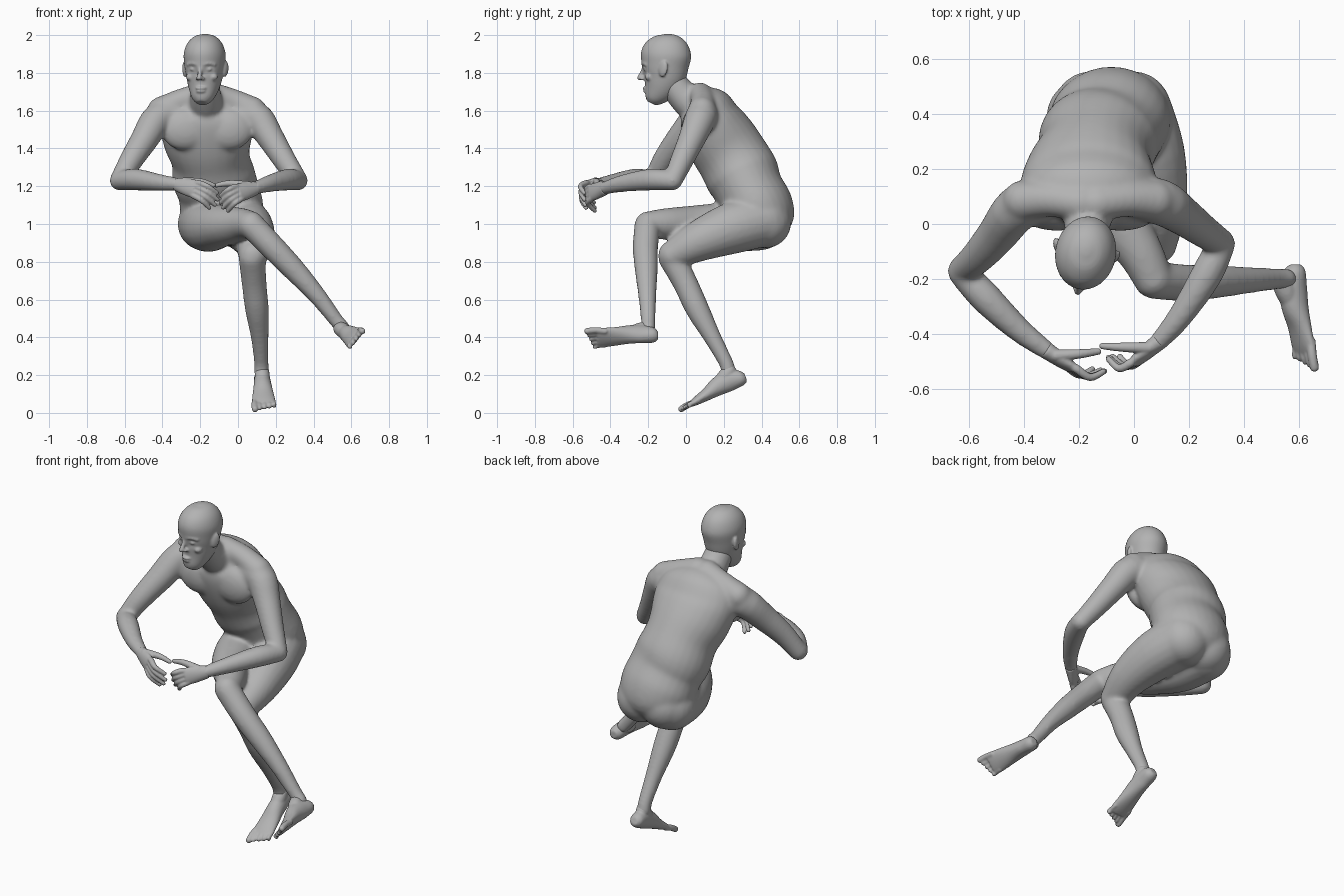
import bpy
import bmesh
from math import cos, sin, pi, radians
from mathutils import Vector, Matrix

cube = bpy.data.objects.get("Cube")
if cube:
    bpy.data.objects.remove(cube, do_unlink=True)

skin = bpy.data.materials.new("grey clay")
skin.use_nodes = True
GREY = (0.45, 0.45, 0.45, 1)
skin.diffuse_color = GREY
skin.node_tree.nodes["Principled BSDF"].inputs["Base Color"].default_value = GREY


def spline(rows, steps=4):
    """Catmull-Rom through rows of numbers."""
    rows = [Vector(r) for r in rows]
    out = []
    for i in range(len(rows) - 1):
        p, q = rows[i], rows[i + 1]
        before, after = rows[max(i - 1, 0)], rows[min(i + 2, len(rows) - 1)]
        for k in range(steps):
            t = k / steps
            m, n = (q - before) / 2, (after - p) / 2
            out.append(p * (2*t**3 - 3*t*t + 1) + m * (t**3 - 2*t*t + t)
                       + q * (3*t*t - 2*t**3) + n * (t**3 - t*t))
    return out + [rows[-1]]


def loft(bm, rows, side, segments=28):
    """Elliptical sections (x, y, z, half width, half depth) along a path."""
    rows = spline(rows)
    centres = [Vector(r[:3]) for r in rows]
    rings = []
    for i, c in enumerate(centres):
        t = (centres[min(i + 1, len(rows) - 1)] - centres[max(i - 1, 0)]).normalized()
        s = (side - t * side.dot(t)).normalized()
        d = t.cross(s)
        a, b = rows[i][3], rows[i][4]
        rings.append([bm.verts.new(c + s * a * cos(2*pi*k/segments) + d * b * sin(2*pi*k/segments))
                      for k in range(segments)])
    for lower, upper in zip(rings, rings[1:]):
        for k in range(segments):
            n = (k + 1) % segments
            bm.faces.new((lower[k], lower[n], upper[n], upper[k]))
    bm.faces.new(rings[0][::-1])
    bm.faces.new(rings[-1])


def blob(bm, centre, size, turn=Matrix()):
    m = Matrix.Translation(centre) @ turn @ Matrix.Diagonal((*size, 1))
    bmesh.ops.create_uvsphere(bm, u_segments=24, v_segments=16, radius=1, matrix=m)


def limb(bm, rows):
    """Round tube (x, y, z, radius) with ball ends."""
    side = (Vector(rows[-1][:3]) - Vector(rows[0][:3])).orthogonal()
    loft(bm, [(*r, r[3]) for r in rows], side, 20)
    for r in (rows[0], rows[-1]):
        blob(bm, r[:3], (r[3],) * 3)


def finish(bm, name, voxel, smoothing, matrix=Matrix()):
    """Fuse the overlapping volumes into one smooth skin."""
    bm.transform(matrix)
    bmesh.ops.recalc_face_normals(bm, faces=bm.faces)
    mesh = bpy.data.meshes.new(name)
    bm.to_mesh(mesh)
    bm.free()
    mesh.materials.append(skin)
    ob = bpy.data.objects.new(name, mesh)
    bpy.context.collection.objects.link(ob)
    fuse = ob.modifiers.new("fuse", 'REMESH')
    fuse.mode = 'VOXEL'
    fuse.voxel_size = voxel
    fuse.use_smooth_shade = True
    soft = ob.modifiers.new("soften", 'SMOOTH')
    soft.factor = 0.5
    soft.iterations = smoothing


X = Vector((1, 0, 0))
MID = -0.165  # the chest's centre line

# Torso, leaning forward from the hips, with a pinch above the waist fold
body = bmesh.new()
loft(body, [(MID, .07, 1.68, .12, .075), (MID, .105, 1.625, .22, .135), (MID, .135, 1.54, .25, .168),
            (-.16, .19, 1.44, .235, .188), (-.145, .25, 1.345, .208, .192), (-.13, .30, 1.255, .22, .197),
            (-.105, .335, 1.18, .215, .182), (-.085, .385, 1.08, .22, .187), (-.08, .42, 1.0, .19, .16),
            (-.08, .43, .93, .1, .08)], X)
# Neck
limb(body, [(-.175, -.075, 1.75, .076), (-.17, .0, 1.66, .085), (MID, .08, 1.6, .1)])
for s in (-1, 1):
    # Trapezius, chest muscle and buttock
    limb(body, [(MID + s * .03, .075, 1.685, .065), (MID + s * .14, .09, 1.65, .065), (MID + s * .24, .085, 1.6, .075)])
    blob(body, (MID + s * .115, .035, 1.5), (.13, .06, .11))
    blob(body, (-.08 + s * .075, .42, 1.01), (.14, .138, .138))

# Arms, bent so that the hands meet in front
limb(body, [(-.31, .10, 1.58, .08), (-.42, .06, 1.56, .085), (-.50, -.04, 1.44, .073),
            (-.57, -.12, 1.33, .062), (-.628, -.17, 1.23, .052)])
limb(body, [(-.628, -.175, 1.23, .052), (-.54, -.27, 1.235, .058), (-.42, -.385, 1.22, .046), (-.32, -.46, 1.21, .035)])
limb(body, [(-.02, .10, 1.58, .08), (.095, .08, 1.565, .085), (.17, .035, 1.46, .073),
            (.245, -.02, 1.34, .062), (.318, -.07, 1.23, .052)])
limb(body, [(.318, -.075, 1.23, .052), (.265, -.185, 1.235, .058), (.17, -.335, 1.215, .046), (.09, -.43, 1.19, .035)])

# Standing left leg
limb(body, [(.0, .41, 1.02, .14), (.05, .25, .98, .138), (.085, .07, .91, .11), (.08, -.07, .835, .078)])
limb(body, [(.075, -.075, .82, .072), (.085, -.005, .69, .066), (.1, .06, .55, .063),
            (.115, .14, .4, .047), (.123, .21, .27, .039), (.123, .225, .22, .04)])
# Right leg, crossed over the left
limb(body, [(-.18, .39, 1.0, .14), (-.15, .22, .985, .133), (-.08, .05, .99, .11), (.02, -.1, 1.0, .085), (.07, -.2, .995, .072)])
limb(body, [(.08, -.205, .985, .07), (.19, -.215, .87, .067), (.3, -.21, .755, .061),
            (.42, -.205, .62, .048), (.52, -.2, .49, .039), (.555, -.2, .45, .039)])
finish(body, "body", .01, 14)

# Head: skull and jaw
head = bmesh.new()
loft(head, [(0, -.073, -.18, .028, .028), (0, -.06, -.155, .055, .054), (0, -.028, -.1, .08, .09),
            (0, -.006, -.04, .096, .114), (0, .0, .02, .106, .126), (0, .005, .08, .11, .134),
            (0, .01, .135, .092, .112), (0, .012, .172, .057, .068), (0, .012, .186, .012, .015)], X, 48)
# Eye sockets
for v in head.verts:
    for s in (-1, 1):
        gap = (v.co - Vector((s * .043, -.108, .0))).length
        if gap < .036:
            v.co.y += .014 * (1 - gap / .036)
# Nose and lips
limb(head, [(0, -.114, .014, .009), (0, -.126, -.02, .011), (0, -.138, -.046, .014)])
blob(head, (0, -.107, -.101), (.029, .015, .008))
blob(head, (0, -.104, -.117), (.026, .015, .009))
for s in (-1, 1):
    # Nostril, brow, eye, cheekbone and ear
    blob(head, (s * .014, -.122, -.05), (.011, .014, .009))
    limb(head, [(s * .018, -.116, .026, .009), (s * .045, -.108, .031, .009), (s * .072, -.088, .024, .009)])
    blob(head, (s * .042, -.096, -.001), (.018, .014, .01))
    blob(head, (s * .062, -.073, -.042), (.024, .023, .02))
    tilt = Matrix.Rotation(s * radians(-20), 4, 'Z') @ Matrix.Rotation(radians(-12), 4, 'X')
    blob(head, (s * .11, .012, .0), (.012, .026, .043), tilt)
finish(head, "head", .006, 4, Matrix.Translation((-.177, -.11, 1.82)) @ Matrix.Rotation(radians(-11.5), 4, 'Z'))


def hand(name, wrist, knuckles, tips, across, thumb):
    """Flat palm, four curled fingers spread along 'across', and a thumb."""
    bm = bmesh.new()
    wrist, knuckles, tips, thumb = map(Vector, (wrist, knuckles, tips, thumb))
    across = Vector(across).normalized()
    middle = wrist.lerp(knuckles, .6)
    loft(bm, [(*wrist, .036, .032), (*middle, .047, .026), (*knuckles, .048, .019)], across)
    for i in range(4):
        spread = across * (i - 1.5)
        reach = .85 if i in (0, 3) else 1
        root = knuckles + spread * .024
        tip = root.lerp(tips + spread * .031, reach)
        bend = root.lerp(tip, .5) + Vector((0, -.026, .008))
        limb(bm, [(*middle.lerp(root, .7), .015), (*root, .016), (*bend, .014), (*tip, .011)])
    base = wrist.lerp(knuckles, .3) + across * .025
    limb(bm, [(*base, .022), (*(base.lerp(thumb, .55) + across * .012), .017), (*thumb, .012)])
    finish(bm, name, .005, 2)


hand("right_hand", (-.325, -.457, 1.21), (-.225, -.525, 1.185), (-.115, -.535, 1.115), (.45, -.1, .88), (-.13, -.465, 1.205))
hand("left_hand", (.095, -.425, 1.19), (.0, -.505, 1.165), (-.085, -.485, 1.1), (-.45, -.1, .88), (-.115, -.445, 1.205))


def foot(name, heel, forward, across, inner):
    """Foot in its own frame: x across, y forward, z up; inner is the big toe side."""
    bm = bmesh.new()
    loft(bm, [(0, -.014, .04, .02, .022), (0, .01, .042, .039, .04), (0, .07, .055, .043, .056),
              (0, .14, .05, .048, .05), (0, .21, .034, .056, .034), (0, .28, .022, .063, .022),
              (0, .31, .017, .06, .015)], X)
    # Instep rising into the ankle
    limb(bm, [(0, .13, .06, .036), (0, .085, .085, .04), (0, .055, .1, .038)])
    for i in range(5):
        x = inner * (.05 - .026 * i)
        thick = .017 if i == 0 else .012
        tip = .364 - .011 * i
        limb(bm, [(x * .9, .27, .018, thick), (x, .32, .02, thick), (x, tip, .013, thick)])
    f = Vector(forward).normalized()
    w = Vector(across)
    w = (w - f * w.dot(f)).normalized()
    frame = Matrix((w, f, f.cross(w))).transposed().to_4x4()
    finish(bm, name, .006, 2, Matrix.Translation(heel) @ frame)


foot("left_foot", (.125, .318, .148), (.04, -.92, -.38), (1, 0, 0), -1)
foot("right_foot", (.62, -.16, .385), (.05, -1, .0), (.6, 0, .8), 1)
